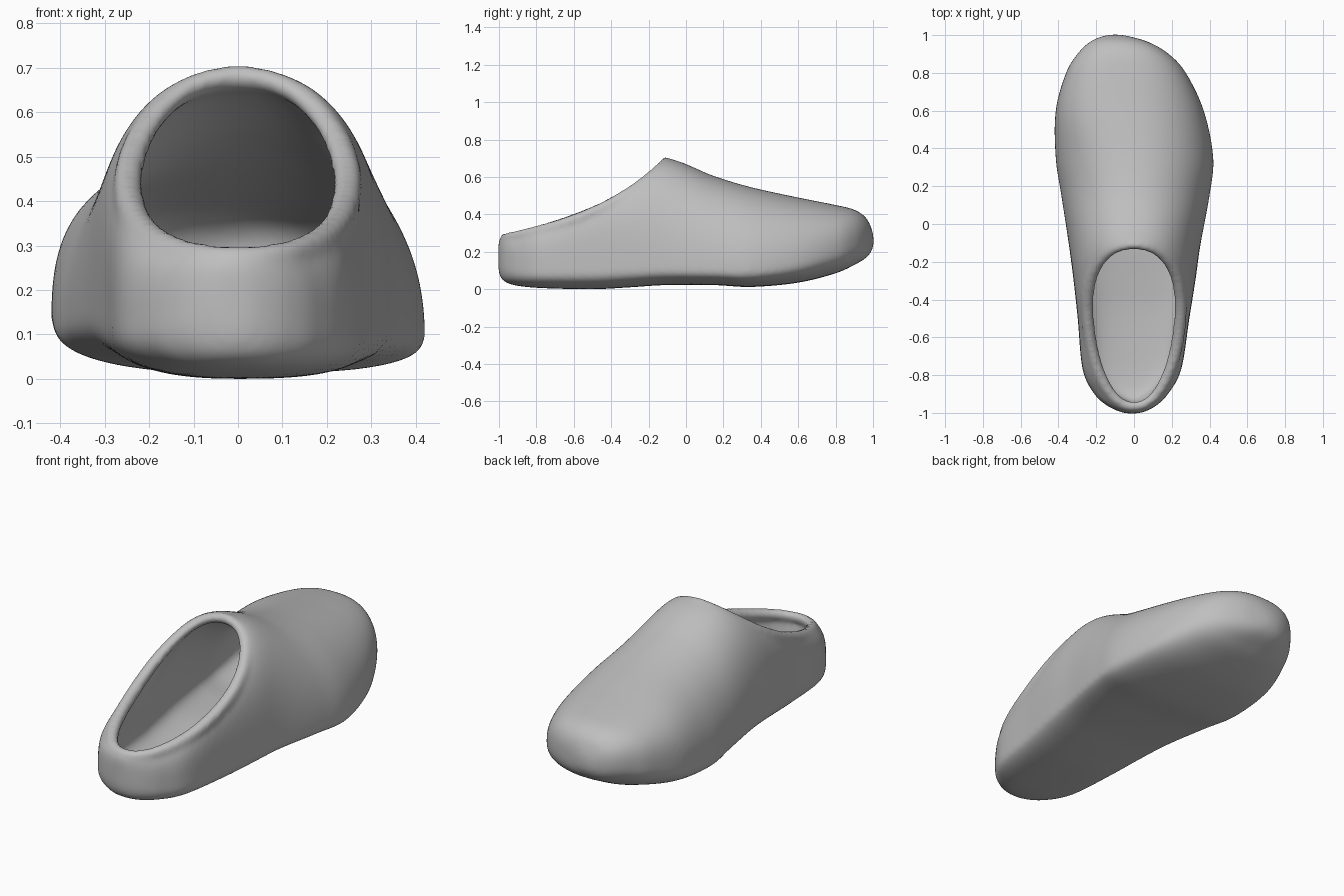
import bpy, bmesh, math
from mathutils import Vector

cube = bpy.data.objects.get("Cube")
if cube:
    bpy.data.objects.remove(cube, do_unlink=True)

# Stations from heel to toe: y, -x edge, +x edge, bottom, top,
# height of widest point, top roundness on the -x side and on the +x side
STATIONS = [
    (-1.003, -.04, .02, .1, .25, .5, 3, 3),
    (-.99, -.085, .065, .06, .275, .4, 3.5, 3.5),
    (-.96, -.145, .12, .035, .29, .35, 4, 4),
    (-.9, -.21, .18, .018, .307, .3, 4, 4),
    (-.77, -.272, .25, .006, .365, .25, 4, 4),
    (-.5, -.298, .293, 0, .5, .2, 4, 4),
    (-.3, -.32, .325, .01, .62, .16, 3.1, 3.1),
    (-.11, -.345, .352, .022, .7, .13, 2.3, 2.3),
    (.15, -.385, .4, .022, .605, .14, 2.1, 2.1),
    (.35, -.415, .42, .012, .545, .17, 2.2, 2.1),
    (.6, -.415, .37, .035, .49, .24, 2.6, 2.2),
    (.8, -.36, .275, .085, .45, .35, 2.7, 2.3),
    (.9, -.3, .185, .13, .425, .4, 2.6, 2.4),
    (.96, -.24, .085, .165, .385, .45, 2.5, 2.5),
    (.99, -.18, -.01, .2, .33, .5, 2.5, 2.5),
    (1.003, -.125, -.075, .235, .28, .5, 2, 2),
]
WALL = .052


def spow(v, p):
    return math.copysign(abs(v) ** p, v)


def station(t):
    """Smooth interpolation through the stations."""
    last = len(STATIONS) - 1
    i = min(int(t), last - 1)
    u = t - i
    a, b, c, d = (STATIONS[max(0, min(last, i + k))] for k in (-1, 0, 1, 2))
    return [q + u / 2 * (r - p + u * (2 * p - 5 * q + 4 * r - s + u * (3 * (q - r) + s - p)))
            for p, q, r, s in zip(a, b, c, d)]


def inset(half, wall):
    return max(half - wall, half * .25)


def section(t, wall, count=72):
    """One cross-section, made smaller by the wall thickness."""
    y, left, right, low, high, f, n_left, n_right = station(t)
    cx, cz = (left + right) / 2, (low + high) / 2
    w = inset((right - left) / 2, wall)
    h = inset((high - low) / 2, wall)
    ring = []
    for k in range(count):
        a = math.tau * k / count
        c, s = math.cos(a), math.sin(a)
        # The -x side has a softer, higher sole edge
        widest, top, sole = (f, n_right, 2.8) if c > 0 else (f + .04, n_left, 2.4)
        power = 2 / (top if s > 0 else sole)
        tall = 2 * h * ((1 - widest) if s > 0 else widest)
        ring.append(Vector((cx + w * spow(c, power), y * (1 - wall),
                            cz - h + 2 * h * widest + tall * spow(s, power))))
    return ring


def loft(name, rings, closed=False):
    """Skin a row of rings, either capped or joined end to end."""
    bm = bmesh.new()
    rows = [[bm.verts.new(p) for p in ring] for ring in rings]
    for a, b in zip(rows, rows[1:] + (rows[:1] if closed else [])):
        for k in range(len(a)):
            j = (k + 1) % len(a)
            bm.faces.new((a[k], a[j], b[j], b[k]))
    if not closed:
        bm.faces.new(rows[0])
        bm.faces.new(rows[-1])
    bmesh.ops.recalc_face_normals(bm, faces=bm.faces)
    mesh = bpy.data.meshes.new(name)
    bm.to_mesh(mesh)
    bm.free()
    obj = bpy.data.objects.new(name, mesh)
    bpy.context.collection.objects.link(obj)
    return obj


def body(name, wall, steps=6):
    total = (len(STATIONS) - 1) * steps
    return loft(name, [section(i / steps, wall) for i in range(total + 1)])


def opening_point(a):
    """Foot opening outline, wider toward the toe."""
    c, s = spow(math.cos(a), .9), spow(math.sin(a), .9)
    return Vector((.207 * c * (1 + .2 * s), -.538 + .402 * s, 0))


def rim_path(count=96):
    """Centre line, outward direction and radius of the rim roll."""
    path = []
    for k in range(count):
        a = math.tau * (k + .5) / count
        along = opening_point(a + .03) - opening_point(a - .03)
        out = Vector((along.y, -along.x, 0)).normalized()
        radius = .034 - .008 * abs(math.sin(a)) ** 3
        centre = opening_point(a) + out * radius
        u = (centre.y + .98) / .86
        centre.z = .297 + .2 * u + .2 * u ** 3 - radius
        path.append((centre, out, radius))
    return path


# Outer shell, foot cavity, foot opening and rolled rim
RIM = rim_path()
UP = Vector((0, 0, 1))
shoe = body("clog_shoe", 0)
cavity = body("cavity_cutter", WALL)
opening = loft("opening_cutter",
               [[Vector((c.x, c.y, z)) - out * r * tuck for c, out, r in RIM]
                for z, tuck in ((.12, 1), (.3, 0), (1, 0))])
rim = loft("rim_roll", [[c + r * (out * math.cos(b) + UP * math.sin(b))
                         for b in (math.tau * k / 20 for k in range(20))]
                        for c, out, r in RIM], closed=True)

helpers = {cavity: 'DIFFERENCE', opening: 'DIFFERENCE', rim: 'UNION'}
for helper, operation in helpers.items():
    helper.hide_render = True
    join = shoe.modifiers.new(helper.name, 'BOOLEAN')
    join.operation = operation
    join.solver = 'EXACT'
    join.object = helper

# Even out the surface and blend the rim into the sides
remesh = shoe.modifiers.new("even_mesh", 'REMESH')
remesh.mode = 'VOXEL'
remesh.voxel_size = .0105
soft = shoe.modifiers.new("blend_rim", 'SMOOTH')
soft.factor = .5
soft.iterations = 20

bpy.context.view_layer.objects.active = shoe
shoe.select_set(True)
for name in [m.name for m in shoe.modifiers]:
    bpy.ops.object.modifier_apply(modifier=name)
for helper in helpers:
    bpy.data.objects.remove(helper, do_unlink=True)
for p in shoe.data.polygons:
    p.use_smooth = True

# Single plain grey
grey = bpy.data.materials.new("mid_grey")
grey.use_nodes = True
colour = (.52, .52, .52, 1)
grey.diffuse_color = colour
grey.node_tree.nodes["Principled BSDF"].inputs["Base Color"].default_value = colour
shoe.data.materials.clear()
shoe.data.materials.append(grey)
